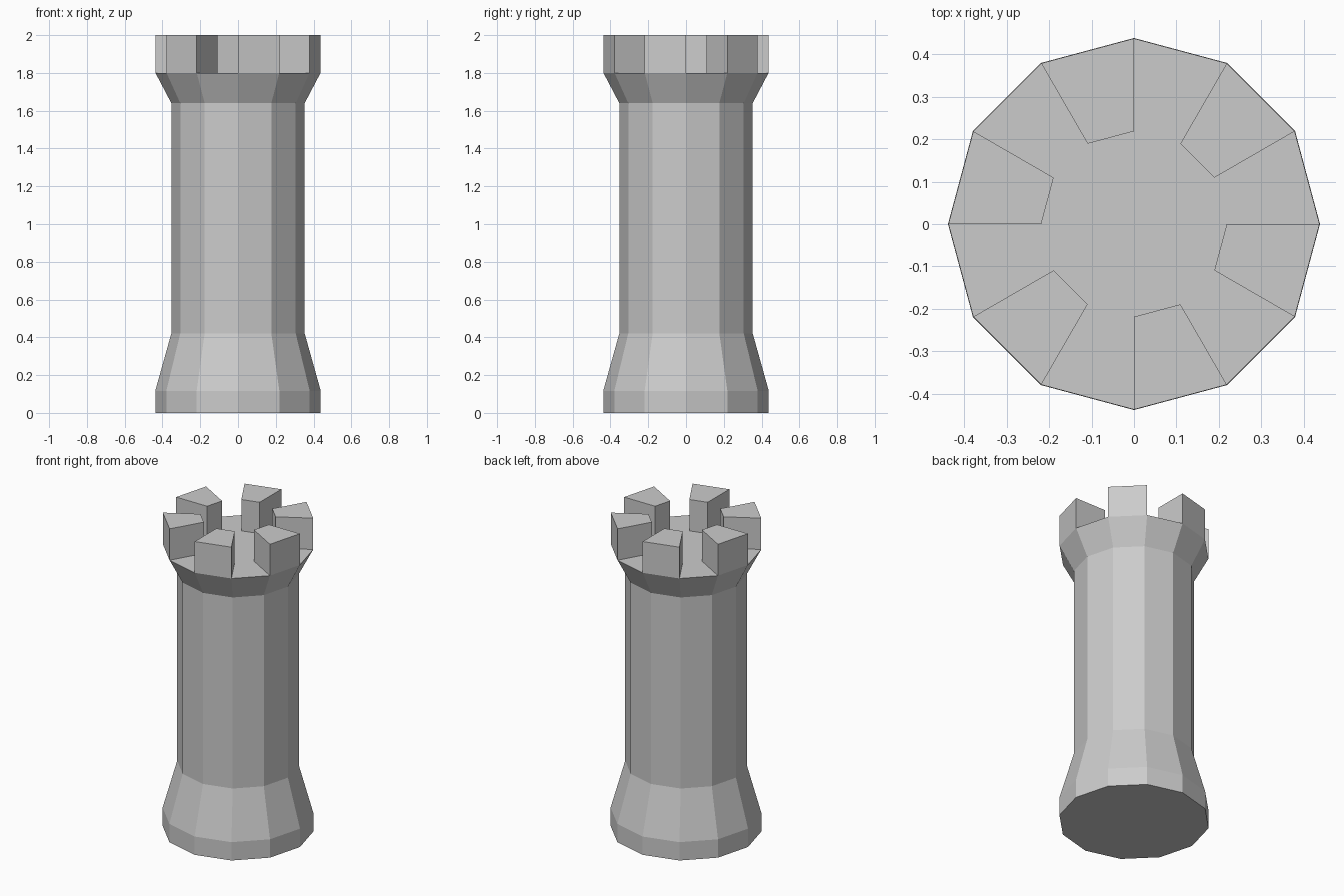
import bpy
import bmesh
from math import cos, sin, radians

cube = bpy.data.objects.get("Cube")
if cube:
    bpy.data.objects.remove(cube, do_unlink=True)

SIDES = 12
STEP = 360 / SIDES
RIM = 0.437

stone = bpy.data.materials.new("grey_stone")
stone.use_nodes = True
colour = (0.6, 0.6, 0.6, 1)
stone.diffuse_color = colour
stone.node_tree.nodes["Principled BSDF"].inputs["Base Color"].default_value = colour


def polar(radius, degrees, z):
    return (radius * cos(radians(degrees)), radius * sin(radians(degrees)), z)


def loft(name, rings):
    """Join rings of points with flat quads and close both ends."""
    bm = bmesh.new()
    loops = [[bm.verts.new(p) for p in ring] for ring in rings]
    n = len(loops[0])
    for low, high in zip(loops, loops[1:]):
        for i in range(n):
            j = (i + 1) % n
            bm.faces.new((low[i], low[j], high[j], high[i]))
    bm.faces.new(loops[0][::-1])
    bm.faces.new(loops[-1])
    bmesh.ops.recalc_face_normals(bm, faces=bm.faces)
    mesh = bpy.data.meshes.new(name)
    bm.to_mesh(mesh)
    bm.free()
    mesh.materials.append(stone)
    obj = bpy.data.objects.new(name, mesh)
    bpy.context.collection.objects.link(obj)
    return obj


# Tower: footing, tapered base, shaft and flared platform
profile = [(0.438, 0), (0.438, 0.117), (0.353, 0.42), (0.353, 1.64), (RIM, 1.8)]
loft("tower_body", [[polar(r, i * STEP, z) for i in range(SIDES)] for r, z in profile])

# Merlons: a wedge block on every other side of the platform
for k in range(SIDES // 2):
    start = STEP * (2 * k + 1)
    end = start + STEP
    outline = [(RIM / 2, start), (RIM, start), (RIM, end), (RIM / 2, end)]
    loft(f"merlon_{k + 1}", [[polar(r, a, z) for r, a in outline] for z in (1.8, 2.0)])
